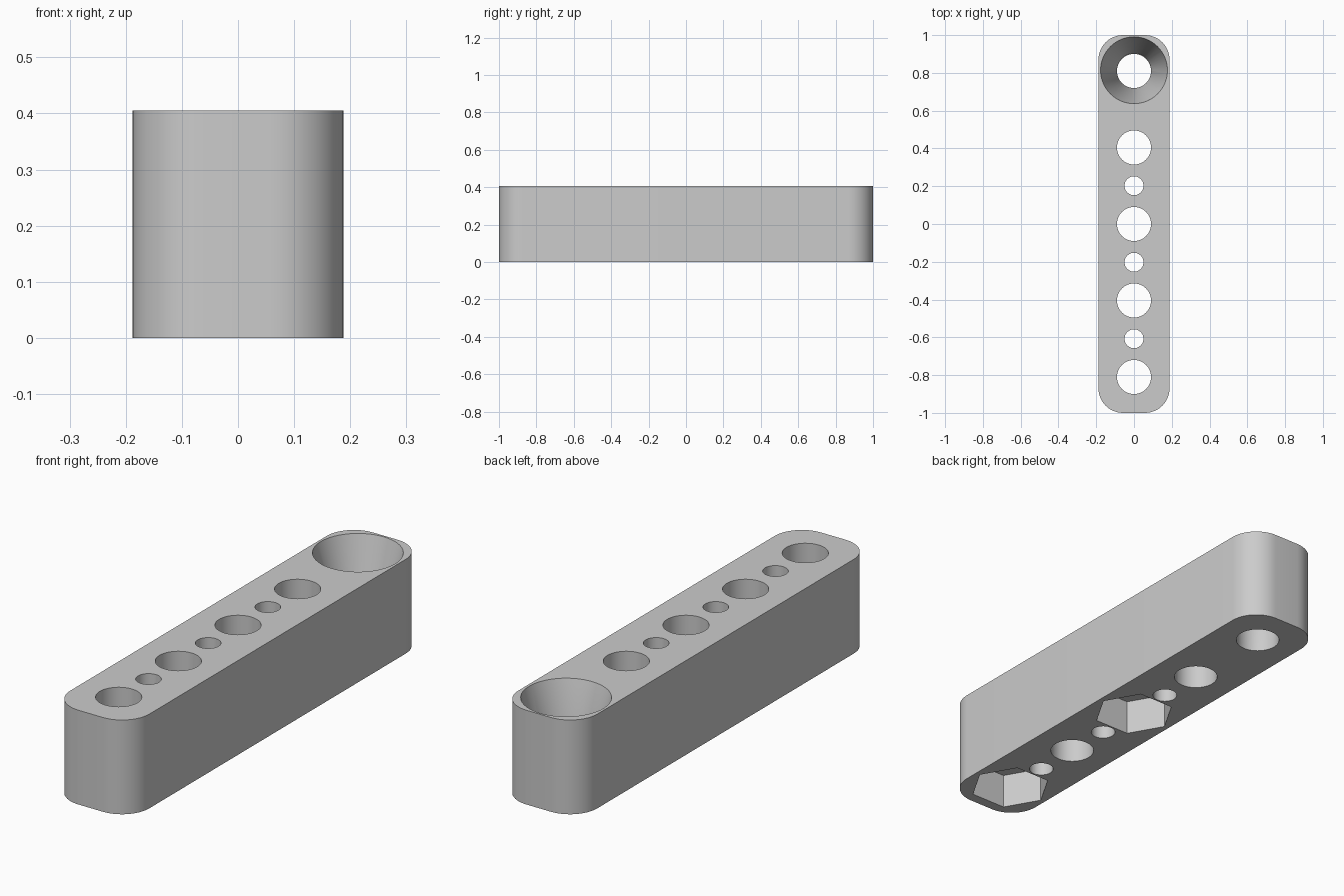
import bpy
import bmesh
import math
from mathutils import Matrix

cube = bpy.data.objects.get("Cube")
if cube:
    bpy.data.objects.remove(cube, do_unlink=True)

HALF_W, HEIGHT, CORNER = 0.188, 0.405, 0.13
PITCH = 0.405
HOLE_R, PIN_R, NUT_R, SINK_R = 0.09, 0.05, 0.167, 0.177
NUT_DEPTH, SINK_DEPTH = 0.153, 0.32
OVER = 0.05

grey = bpy.data.materials.new("light_grey")
grey.use_nodes = True
grey.diffuse_color = (0.6, 0.6, 0.6, 1)
grey.node_tree.nodes["Principled BSDF"].inputs["Base Color"].default_value = (0.6, 0.6, 0.6, 1)


def make_object(name, bm):
    mesh = bpy.data.meshes.new(name)
    bmesh.ops.recalc_face_normals(bm, faces=bm.faces)
    bm.to_mesh(mesh)
    bm.free()
    mesh.materials.append(grey)
    obj = bpy.data.objects.new(name, mesh)
    bpy.context.collection.objects.link(obj)
    return obj


def cut(target, y, z0, z1, r0, r1, sides=64):
    """Subtract an upright cylinder, cone or prism from the target."""
    bm = bmesh.new()
    bmesh.ops.create_cone(bm, cap_ends=True, segments=sides, radius1=r0, radius2=r1,
                          depth=z1 - z0, matrix=Matrix.Translation((0, y, (z0 + z1) / 2)))
    if sides == 6:
        # one pair of corners points sideways
        v = max(bm.verts, key=lambda p: p.co.x)
        if abs(v.co.y - y) > 0.01:
            bmesh.ops.rotate(bm, verts=bm.verts, cent=(0, y, 0),
                             matrix=Matrix.Rotation(math.pi / 6, 3, "Z"))
    cutter = make_object("cutter", bm)
    cutter.hide_render = True
    mod = target.modifiers.new("cut", "BOOLEAN")
    mod.operation = "DIFFERENCE"
    mod.solver = "EXACT"
    mod.object = cutter
    bpy.context.view_layer.objects.active = target
    bpy.ops.object.modifier_apply(modifier=mod.name)
    bpy.data.objects.remove(cutter, do_unlink=True)


# Bar with rounded vertical corners
bm = bmesh.new()
bmesh.ops.create_cube(bm, size=2, matrix=Matrix.Translation((0, 0, HEIGHT / 2))
                      @ Matrix.Diagonal((HALF_W, 1, HEIGHT / 2, 1)))
upright = [e for e in bm.edges if abs(e.verts[0].co.z - e.verts[1].co.z) > 0.1]
bmesh.ops.bevel(bm, geom=upright, offset=CORNER, segments=12, profile=0.5, affect="EDGES")
bar = make_object("drilled_bar", bm)

# Large through holes
for i in range(-2, 3):
    cut(bar, i * PITCH, -OVER, HEIGHT + OVER, HOLE_R, HOLE_R)

# Small pin holes between them
for i in (-1.5, -0.5, 0.5):
    cut(bar, i * PITCH, -OVER, HEIGHT + OVER, PIN_R, PIN_R, 48)

# Six-sided nut pockets underneath
for i in (-2, 0):
    cut(bar, i * PITCH, -OVER, NUT_DEPTH, NUT_R, NUT_R, 6)

# Conical countersink at the rear, extended slightly above the top
slope = (SINK_R - HOLE_R) / SINK_DEPTH
cut(bar, 2 * PITCH + 0.004, HEIGHT - SINK_DEPTH, HEIGHT + OVER, HOLE_R, SINK_R + slope * OVER)

# Smooth round walls, crisp rims
bpy.ops.object.select_all(action="DESELECT")
bar.select_set(True)
bpy.context.view_layer.objects.active = bar
bpy.ops.object.shade_smooth_by_angle(angle=math.radians(30))
